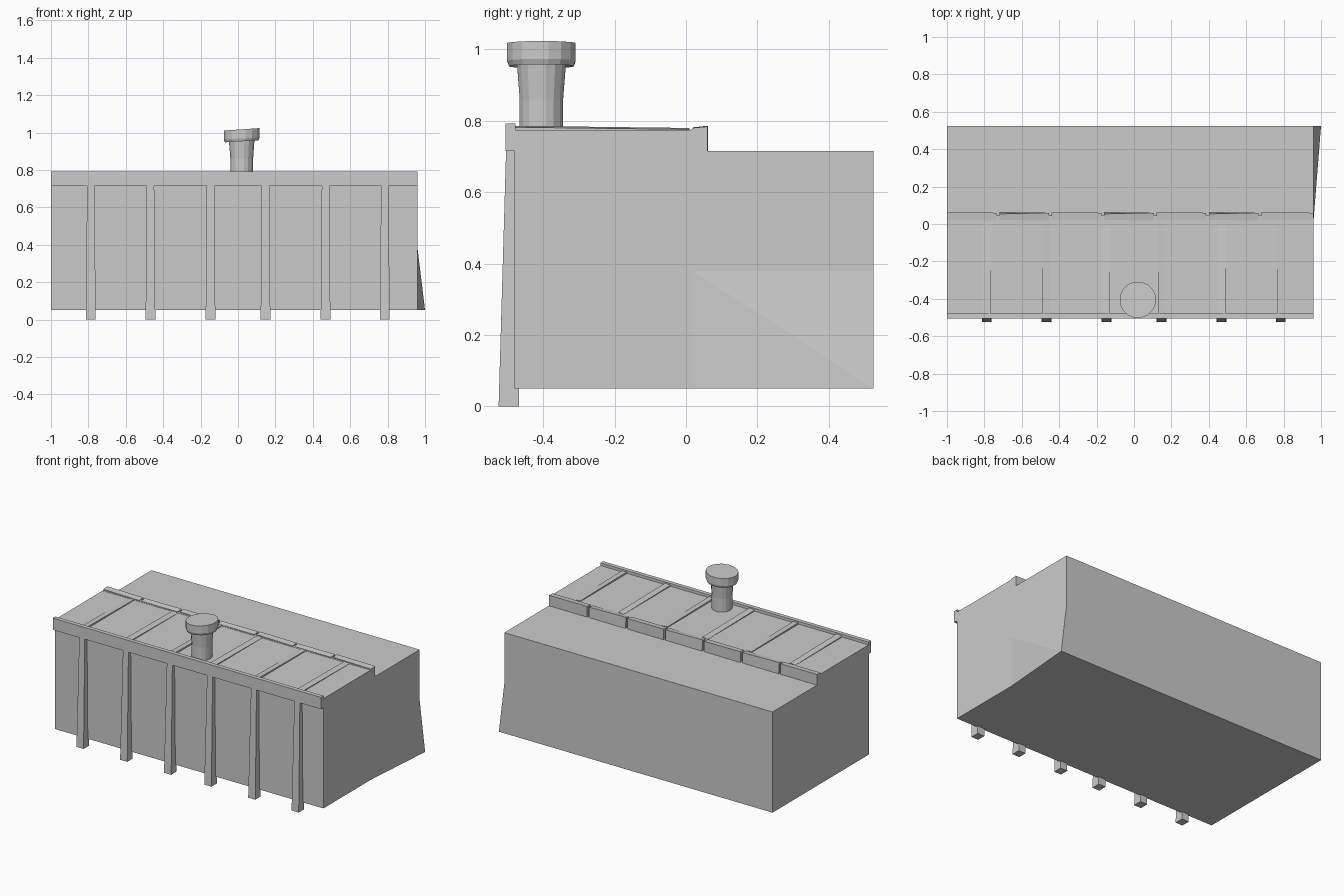
import bpy, bmesh, math
from mathutils import Matrix

if "Cube" in bpy.data.objects:
    bpy.data.objects.remove(bpy.data.objects["Cube"])


def make(name, verts, faces):
    me = bpy.data.meshes.new(name)
    me.from_pydata(verts, [], faces)
    bm = bmesh.new()
    bm.from_mesh(me)
    bmesh.ops.recalc_face_normals(bm, faces=bm.faces)
    bm.to_mesh(me)
    bm.free()
    ob = bpy.data.objects.new(name, me)
    bpy.context.collection.objects.link(ob)
    return ob


def prism(name, a, b):
    """Solid lofted between two matching point loops."""
    n = len(a)
    sides = [(i, (i + 1) % n, n + (i + 1) % n, n + i) for i in range(n)]
    return make(name, a + b, sides + [tuple(range(n)), tuple(range(n, 2 * n))])


def rect(x0, x1, y0, y1, z):
    return [(x0, y0, z), (x1, y0, z), (x1, y1, z), (x0, y1, z)]


def box(name, x0, x1, y0, y1, z0, z1):
    return prism(name, rect(x0, x1, y0, y1, z0), rect(x0, x1, y0, y1, z1))


# Stepped body; its lower back right corner flares outward
prof = [(-.48, .05), (.02, .05), (.525, .05), (.525, .38), (.525, .715),
        (.02, .715), (.02, .775), (-.48, .775), (.02, .38)]
verts = [(-1, y, z) for y, z in prof]
verts += [(1.0 if i == 2 else .96, y, z) for i, (y, z) in enumerate(prof)]
faces = [(i, (i + 1) % 8, 9 + (i + 1) % 8, 9 + i) for i in range(8)]
for o in (0, 9):
    faces += [tuple(o + i for i in (0, 1, 8, 5, 6, 7)),
              (o + 1, o + 2, o + 8), (o + 2, o + 3, o + 8),
              tuple(o + i for i in (8, 3, 4, 5))]
make("body", verts, faces)

# Front eave beam
box("eave_beam", -1, .96, -.505, -.478, .715, .793)

# Six splayed front posts, each continued over the roof by a thin batten
for i, x in enumerate((-.787, -.468, -.147, .147, .468, .785)):
    w = .02
    prism("front_post_%d" % i,
          rect(x - .026, x + .026, -.525, -.468, 0),
          rect(x - w, x + w, -.504, -.475, .72))
    s = .004 * (-1) ** i
    prism("roof_batten_%d" % i,
          [(x - w, -.479, .774), (x + w, -.479, .774),
           (x + w, -.479, .784 + s / 2), (x - w, -.479, .784 - s / 2)],
          [(x - w, .01, .774), (x + w, .01, .774),
           (x + w, .01, .778 + s / 2), (x - w, .01, .778 - s / 2)])

# Row of seven uneven ridge tiles along the roof's back edge
for i in range(7):
    x0 = -1 + .28 * i
    x1 = x0 + (.28 if i == 6 else .266)
    d = .008 * (i % 2)
    prism("ridge_tile_%d" % i,
          [(x0, .02, .715), (x0, .062, .715), (x0, .062 - d, .786), (x0, .022, .782 - d / 2)],
          [(x1, .02, .715), (x1, .060, .715), (x1, .060, .784), (x1, .018, .780)])
box("ridge_backing", -1, .96, .012, .045, .716, .776)

# Chimney with flared neck and tilted cap
rings = [(.062, .77, 0), (.062, .86, 0), (.070, .962, .1),
         (.092, .953, .06), (.098, .968, .06), (.098, 1.017, .07)]
bm = bmesh.new()
n = 16
loops = []
for r, z, tilt in rings:
    loop = []
    for k in range(n):
        a = 2 * math.pi * (k + .5) / n
        px, py = r * math.cos(a), r * math.sin(a)
        loop.append(bm.verts.new((.02 + px, -.405 + py, z + px * tilt)))
    loops.append(loop)
for lo, hi in zip(loops, loops[1:]):
    for k in range(n):
        j = (k + 1) % n
        bm.faces.new((lo[k], lo[j], hi[j], hi[k]))
bm.faces.new(loops[0][::-1])
bm.faces.new(loops[-1])
bmesh.ops.recalc_face_normals(bm, faces=bm.faces)
me = bpy.data.meshes.new("chimney")
bm.to_mesh(me)
bm.free()
bpy.context.collection.objects.link(bpy.data.objects.new("chimney", me))
